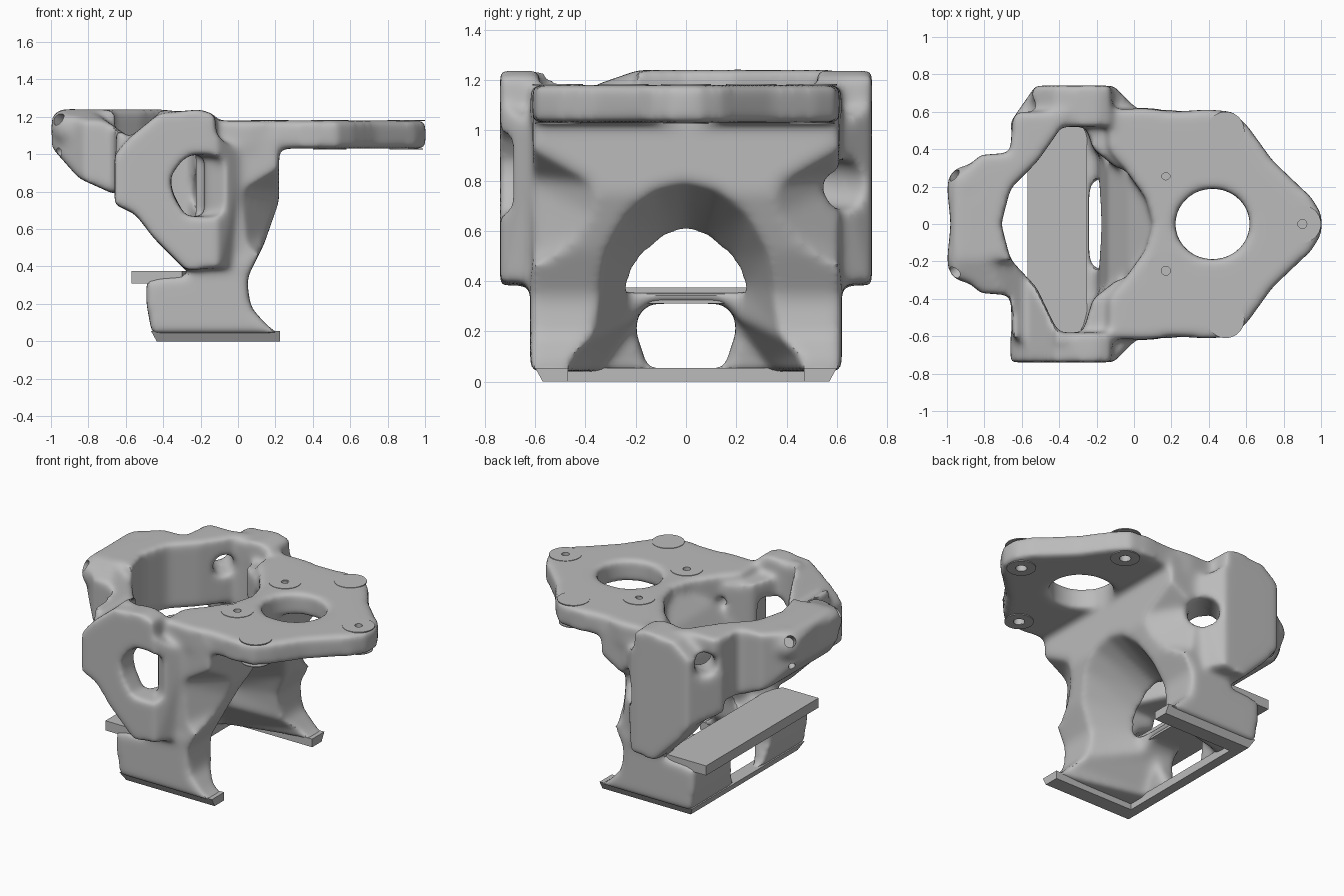
import bpy, bmesh, math
from mathutils import Vector, Matrix

if "Cube" in bpy.data.objects:
    bpy.data.objects.remove(bpy.data.objects["Cube"], do_unlink=True)

grey = bpy.data.materials.new("plain grey")
grey.use_nodes = True
grey.diffuse_color = (0.5, 0.5, 0.5, 1)
grey.node_tree.nodes["Principled BSDF"].inputs["Base Color"].default_value = grey.diffuse_color


def prism(bm, pts, axis, lo, hi):
    """Extrude a 2D outline along an axis."""
    place = {"x": lambda u, v, w: (w, u, v),
             "y": lambda u, v, w: (u, w, v),
             "z": lambda u, v, w: (u, v, w)}[axis]
    rings = [[bm.verts.new(place(u, v, w)) for u, v in pts] for w in (lo, hi)]
    for ring in rings:
        bm.faces.new(ring)
    for i in range(len(pts)):
        j = (i + 1) % len(pts)
        bm.faces.new((rings[0][i], rings[0][j], rings[1][j], rings[1][i]))


def hull(bm, pts):
    """Closed convex solid around points."""
    verts = [bm.verts.new(p) for p in pts]
    out = bmesh.ops.convex_hull(bm, input=verts)
    loose = [v for v in set(out["geom_interior"]) if isinstance(v, bmesh.types.BMVert)]
    bmesh.ops.delete(bm, geom=loose, context="VERTS")


def rod(bm, centre, direction, radius, length, sides=32):
    rot = Vector(direction).to_track_quat("Z", "Y").to_matrix().to_4x4()
    rot.translation = centre
    bmesh.ops.create_cone(bm, cap_ends=True, segments=sides, radius1=radius,
                          radius2=radius, depth=length, matrix=rot)


def mirrored(pts):
    """Complete a half outline across v = 0."""
    return pts + [(u, -v) for u, v in reversed(pts) if v != 0]


def oval(cu, cv, ru, rv, n=32):
    return [(cu + ru * math.cos(math.tau * i / n), cv + rv * math.sin(math.tau * i / n))
            for i in range(n)]


def finish(name, bm):
    bmesh.ops.recalc_face_normals(bm, faces=bm.faces)
    me = bpy.data.meshes.new(name)
    bm.to_mesh(me)
    bm.free()
    me.materials.append(grey)
    ob = bpy.data.objects.new(name, me)
    bpy.context.scene.collection.objects.link(ob)
    return ob


def remesh(ob, size):
    mod = ob.modifiers.new("remesh", "REMESH")
    mod.mode = "VOXEL"
    mod.voxel_size = size


def subtract(ob, cutter):
    mod = ob.modifiers.new("cut", "BOOLEAN")
    mod.operation = "DIFFERENCE"
    mod.solver = "EXACT"
    mod.object = cutter
    cutter.hide_render = True


def bake(ob):
    """Apply all modifiers."""
    deps = bpy.context.evaluated_depsgraph_get()
    me = bpy.data.meshes.new_from_object(ob.evaluated_get(deps))
    ob.modifiers.clear()
    ob.data = me
    me.materials.clear()
    me.materials.append(grey)


# Body solids
bm = bmesh.new()
# top plate
prism(bm, mirrored([(.1, 0), (.06, .14), (-.04, .28), (-.14, .4), (-.14, .61), (.06, .62),
                    (.2, .6), (.4, .612), (.53, .6), (.61, .52), (.74, .34), (.95, .14),
                    (1.003, .05)]), "z", 1.03, 1.18)
# rear wall
prism(bm, [(.22, 1.1), (.22, .75), (.14, .52), (.05, .34), (-.2, .34), (-.18, .6),
           (-.14, .83), (-.03, 1), (.1, 1.12)], "y", -.61, .61)
# lower legs block
prism(bm, [(-.46, .04), (-.49, .2), (-.49, .33), (-.22, .36), (-.1, .43), (.06, .43),
           (.05, .3), (.07, .18), (.16, .08), (.22, .04)], "y", -.62, .62)
# side walls
side = [(-.66, 1), (-.57, 1.1), (-.42, 1.22), (-.2, 1.24), (-.12, 1.21), (-.11, 1),
        (-.1, .39), (-.28, .38), (-.45, .55), (-.55, .68), (-.66, .73)]
prism(bm, side, "y", .52, .74)
prism(bm, side, "y", -.74, -.58)
for s in (-1, 1):
    # blend from side wall to rear wall, outside and inside
    hull(bm, [(x, s * y, z) for x, y, z in (
        (-.2, .74, .39), (-.2, .74, 1.1), (-.1, .73, .39), (-.1, .73, 1.1),
        (-.02, .6, .39), (.03, .6, 1.0), (-.2, .58, .39), (-.2, .58, 1.1))])
    prism(bm, [(-.28, s * .6), (-.08, s * .6), (-.08, s * .29), (-.22, s * .4)],
          "z", .38, 1.12)
    # screw bosses on the loop
    bmesh.ops.create_uvsphere(bm, u_segments=24, v_segments=16, radius=.105,
                              matrix=Matrix.Translation((-.895, s * .21, 1.14)))
# front loop joining the side walls
prism(bm, [(-.35, .6), (-.65, .6), (-.66, .38), (-.82, .37), (-.93, .27), (-1, .2),
           (-.98, 0), (-1, -.2), (-.93, -.27), (-.82, -.37), (-.66, -.38), (-.65, -.62),
           (-.35, -.64), (-.42, -.55), (-.52, -.34), (-.66, -.19), (-.71, 0),
           (-.66, .19), (-.52, .33), (-.42, .47)], "z", .79, 1.24)
body = finish("bracket_body", bm)

# Rounded cuts in the body
bm = bmesh.new()
prism(bm, oval(.42, 0, .2, .19), "z", .9, 1.4)
# arch narrowing towards the front
big = mirrored([(-.1, .47), (.1, .47), (.35, .44), (.55, .37), (.7, .26), (.79, .13), (.82, 0)])
small = mirrored([(-.1, .21), (.1, .2), (.38, .22), (.47, .17), (.55, .08), (.58, 0)])
hull(bm, [(.27, y, z) for z, y in big] + [(-.23, y, z) for z, y in small])
# pocket between the legs and the lower window
hull(bm, [(x, s * y, z) for s in (-1, 1) for x, y, z in (
    (.25, .47, -.1), (.25, .47, .12), (-.38, .38, -.1), (-.38, .34, .05),
    (-.34, .2, .24), (-.3, .15, .28))])
prism(bm, [(-.15, .055), (.15, .055), (.2, .2), (.19, .27), (.14, .31),
           (-.14, .31), (-.19, .27), (-.2, .2)], "x", -.7, -.1)
# flared window in one side wall
tear = [(-.18, .67), (-.28, .67), (-.35, .8), (-.36, .88), (-.3, .97), (-.24, 1), (-.18, .99)]
prism(bm, tear, "y", -.9, -.45)
hull(bm, [(x, -.61, z) for x, z in tear]
     + [(x, -.8, z) for x, z in oval(-.14, .83, .22, .17, 16)])
# oblique holes in the other side wall
rod(bm, (-.13, .5, .8), (.6, .77, -.1), .1, .75)
rod(bm, (-.52, .56, 1.06), (-.65, .7, .1), .07, .5)
# rear corner hollows
for s in (-1, 1):
    hull(bm, [(.3, s * .7, 1.03), (.3, s * .26, .78), (.26, s * .27, .62), (.3, s * .4, .42),
              (.3, s * .7, .4), (-.03, s * .68, .82), (0, s * .68, .5)])
# underside and nose of the front loop
prism(bm, [(-1.1, 1.12), (-1, 1.04), (-.85, .87), (-.67, .79), (-.67, .5), (-1.1, .5)],
      "y", -.5, .5)
prism(bm, [(-1.1, 1.1), (-.93, 1.26), (-.93, 1.4), (-1.1, 1.4)], "y", -.9, .9)
# dip on one shoulder, chamfer on the other
prism(bm, [(-.8, 1.25), (-.58, 1.09), (-.42, 1.22), (-.42, 1.4), (-.8, 1.4)], "y", -.9, -.2)
prism(bm, [(-.13, 1.26), (-.42, 1.16), (-.42, 1.4), (-.13, 1.4)], "x", -1.1, -.7)
prism(bm, [(-.72, .46), (-.47, .82), (-.72, .82)], "z", .3, 1.4)
cuts = finish("body_cutter", bm)
remesh(cuts, .02)

remesh(body, .016)
subtract(body, cuts)
remesh(body, .016)
smooth = body.modifiers.new("smooth", "SMOOTH")
smooth.factor = .5
smooth.iterations = 18

# Screw bores
bm = bmesh.new()
for x, y in ((.17, .25), (.17, -.25), (.9, 0)):
    rod(bm, (x, y, 1.18), (0, 0, 1), .024, .12)
for x, y in ((.49, .5), (.49, -.51), (.9, 0)):
    rod(bm, (x, y, 1.03), (0, 0, 1), .035, .12)
for s in (-1, 1):
    rod(bm, (-.95, s * .25, 1.18), (-.6, s * .6, .5), .036, .16)
    rod(bm, (-.94, s * .22, 1.02), (-.6, s * .6, -.3), .022, .14)
bores = finish("bore_cutter", bm)
subtract(body, bores)
bake(body)
for helper in (cuts, bores):
    bpy.data.objects.remove(helper, do_unlink=True)


# Thin pads around the screw positions
def pad(bm, x, y, z, radius, hole):
    """Flat ring, or a full disc when there is no hole."""
    place = Matrix.Translation((x, y, z))
    outer = bmesh.ops.create_circle(bm, segments=40, radius=radius, matrix=place,
                                    cap_ends=not hole)["verts"]
    if hole:
        inner = bmesh.ops.create_circle(bm, segments=40, radius=hole, matrix=place)["verts"]
        for i in range(40):
            j = (i + 1) % 40
            bm.faces.new((outer[i], outer[j], inner[j], inner[i]))


bm = bmesh.new()
for x, y, hole in ((.17, .26, .024), (.17, -.25, .024), (.9, 0, .024),
                   (.49, .5, 0), (.49, -.51, 0)):
    pad(bm, x, y, 1.18, .1, hole)
    if x > .2:
        pad(bm, x, y, 1.028, .09, .035)
pads = finish("screw_pads", bm)
mod = pads.modifiers.new("thickness", "SOLIDIFY")
mod.thickness = .006
mod.offset = 0
bake(pads)

# U-shaped base with a sloping lower edge
bm = bmesh.new()
prism(bm, [(.225, .6), (-.465, .6), (-.465, -.6), (.225, -.6), (.225, -.47), (-.37, -.47),
           (-.37, .47), (.225, .47)], "z", 0, .055)
for v in bm.verts:
    if v.co.z < .01:
        if abs(v.co.y) > .55:
            v.co.y *= .95
        if v.co.x < -.4:
            v.co.x += .03
base = finish("base_rails", bm)

# Flat shelf
bm = bmesh.new()
prism(bm, [(-.57, -.6), (-.3, -.6), (-.25, -.5), (-.25, .6), (-.57, .6)], "z", .31, .375)
shelf = finish("shelf", bm)

for ob in (body, pads):
    bpy.ops.object.select_all(action="DESELECT")
    ob.select_set(True)
    bpy.context.view_layer.objects.active = ob
    bpy.ops.object.shade_smooth_by_angle(angle=math.radians(35))
